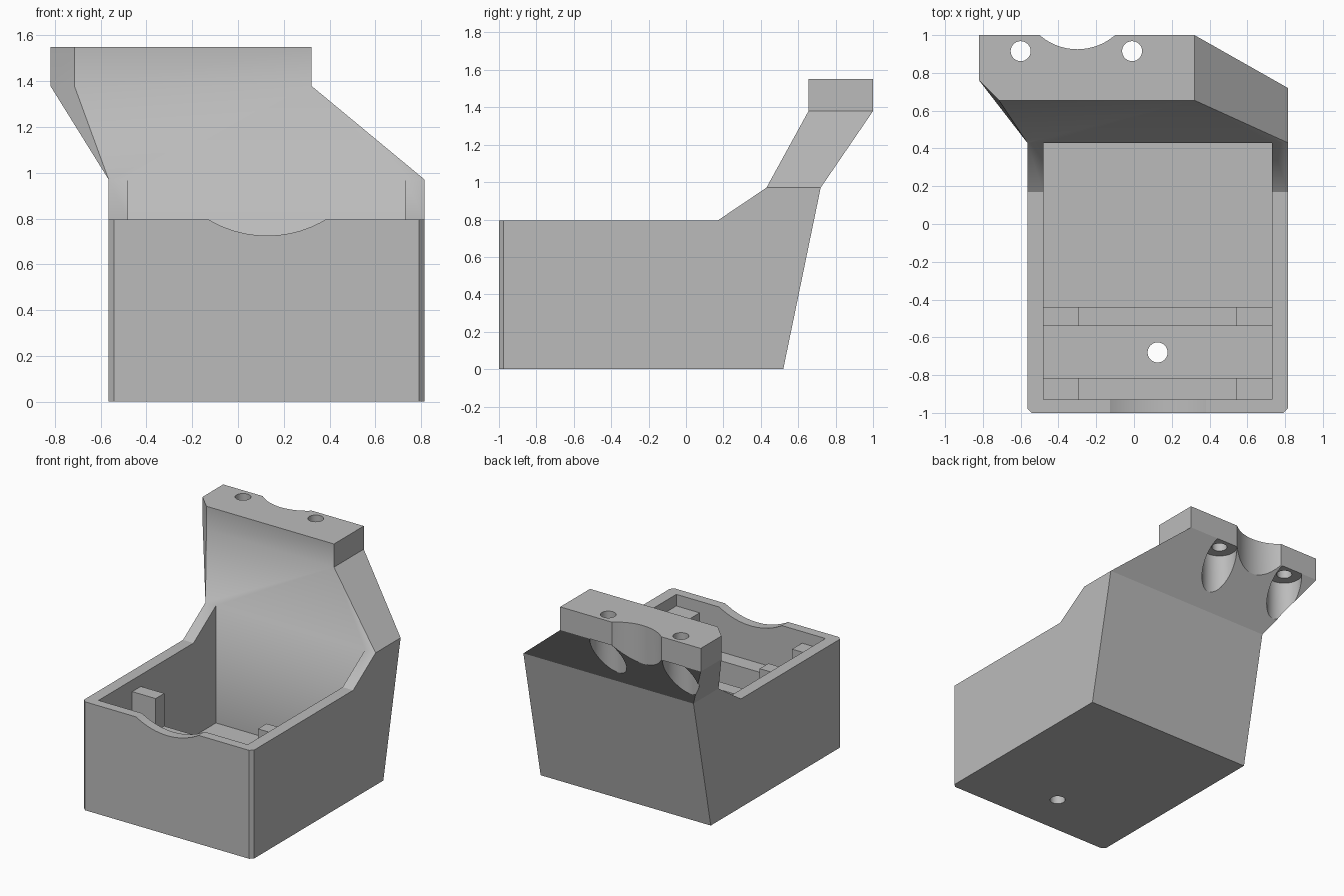
import bpy
import bmesh
import math

if "Cube" in bpy.data.objects:
    bpy.data.objects.remove(bpy.data.objects["Cube"])

grey = bpy.data.materials.new("plain_grey")
grey.use_nodes = True
colour = (0.5, 0.5, 0.5, 1)
grey.diffuse_color = colour
grey.node_tree.nodes["Principled BSDF"].inputs["Base Color"].default_value = colour

RIGHT, LEFT = -0.565, 0.815      # outer side walls
IN_RIGHT, IN_LEFT = -0.48, 0.73  # inner side walls
IN_FRONT, IN_BACK = -0.93, 0.43
FLOOR, RIM, NECK, BLOCK, TOP = 0.11, 0.795, 0.97, 1.38, 1.55


def make_object(name, bm):
    bmesh.ops.recalc_face_normals(bm, faces=bm.faces)
    mesh = bpy.data.meshes.new(name)
    bm.to_mesh(mesh)
    bm.free()
    mesh.materials.append(grey)
    obj = bpy.data.objects.new(name, mesh)
    bpy.context.collection.objects.link(obj)
    return obj


def box(name, x, y, z):
    bm = bmesh.new()
    bmesh.ops.create_cube(bm, size=1)
    for v in bm.verts:
        v.co = [r[0] if c < 0 else r[1] for c, r in zip(v.co, (x, y, z))]
    return make_object(name, bm)


def cylinder(name, centre, radius, depth, segments=48, along_y=False):
    bm = bmesh.new()
    bmesh.ops.create_cone(bm, cap_ends=True, segments=segments,
                          radius1=radius, radius2=radius, depth=depth)
    for v in bm.verts:
        x, y, z = v.co
        if along_y:
            y, z = -z, y
        v.co = (x + centre[0], y + centre[1], z + centre[2])
    return make_object(name, bm)


def activate(obj):
    bpy.ops.object.select_all(action='DESELECT')
    obj.select_set(True)
    bpy.context.view_layer.objects.active = obj


def cut(target, cutter):
    mod = target.modifiers.new("cut", 'BOOLEAN')
    mod.operation = 'DIFFERENCE'
    mod.solver = 'EXACT'
    mod.object = cutter
    activate(target)
    bpy.ops.object.modifier_apply(modifier=mod.name)
    bpy.data.objects.remove(cutter)


# Holder shell: side profile extruded across, open at the neck
bm = bmesh.new()
profile = [(0.43, NECK), (0.17, RIM), (-1, RIM), (-1, 0), (0.52, 0), (0.72, NECK)]
right = [bm.verts.new((RIGHT, y, z)) for y, z in profile]
left = [bm.verts.new((LEFT, y, z)) for y, z in profile]
bm.faces.new(right)
bm.faces.new(left)
for i in range(len(profile) - 1):
    bm.faces.new((right[i], right[i + 1], left[i + 1], left[i]))

# Leaning neck and mounting block with one chamfered corner
outline = [(-0.82, 1), (-0.82, 0.76), (-0.715, 0.655), (0.32, 0.655), (0.32, 1)]
low = [bm.verts.new((x, y, BLOCK)) for x, y in outline]
high = [bm.verts.new((x, y, TOP)) for x, y in outline]
base = [right[-1], right[0], right[0], left[0], left[-1]]
for i in range(5):
    j = (i + 1) % 5
    bm.faces.new((low[i], low[j], high[j], high[i]))
    ring = [base[i], base[j], low[j], low[i]]
    bm.faces.new(list(dict.fromkeys(ring)))
bm.faces.new(high)

# Small chamfers on the upright front corners
corners = [e for e in bm.edges if all(v.co.y < -0.99 for v in e.verts)
           and abs(e.verts[0].co.z - e.verts[1].co.z) > 0.5]
bmesh.ops.bevel(bm, geom=corners, offset=0.024, segments=1, affect='EDGES')
shell = make_object("holder_shell", bm)

# Cavity, front rim notch and floor hole
cut(shell, box("cavity", (IN_RIGHT, IN_LEFT), (IN_FRONT, IN_BACK), (FLOOR, 1.2)))
cut(shell, cylinder("rim_notch", (0.127, -1, 0.725 + 0.5), 0.5, 0.3, 64, True))
cut(shell, cylinder("floor_hole", (0.125, -0.68, 0), 0.053, 0.5, 32))

# Rear notch, screw holes and screw head pockets below the block
cut(shell, cylinder("rear_notch", (-0.3, 0.925 + 0.304, 1.3), 0.304, 1.2, 64))
for x in (-0.6, -0.01):
    cut(shell, cylinder("screw_pocket", (x, 0.915, BLOCK - 0.25), 0.122, 0.5))
    cut(shell, cylinder("screw_hole", (x, 0.915, BLOCK), 0.053, 0.6, 32))

# Smooth the gentle bends, keep the rear neck crease sharp
activate(shell)
bpy.ops.object.shade_smooth_by_angle(angle=math.radians(30))
points = shell.data.vertices
for e in shell.data.edges:
    if all(abs(points[i].co.z - NECK) < 0.01 and points[i].co.y > 0.7
           for i in e.vertices):
        e.use_edge_sharp = True

# Two ledges across the cavity, each with a post at both ends
for row, y in (("front", (IN_FRONT - 0.01, -0.815)), ("rear", (-0.54, -0.44))):
    box(row + "_ledge", (-0.29, 0.54), y, (FLOOR - 0.01, 0.47))
    box(row + "_right_post", (IN_RIGHT - 0.01, -0.29), y, (FLOOR - 0.01, 0.71))
    box(row + "_left_post", (0.54, IN_LEFT + 0.01), y, (FLOOR - 0.01, 0.71))
